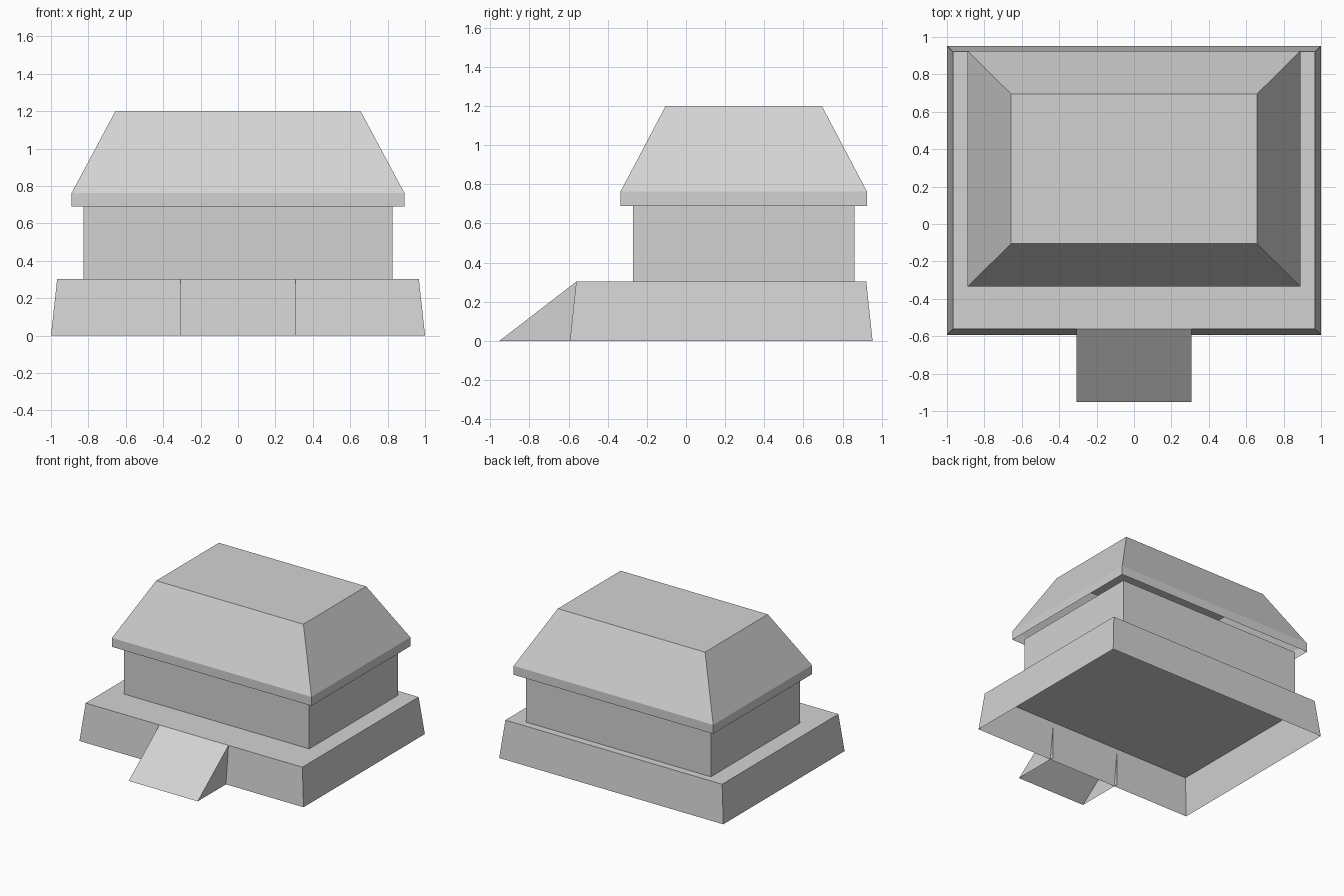
import bpy
import bmesh

cube = bpy.data.objects.get("Cube")
if cube:
    bpy.data.objects.remove(cube, do_unlink=True)

# One plain grey for the whole building
grey = bpy.data.materials.new("light_grey")
grey.use_nodes = True
colour = (0.65, 0.65, 0.65, 1)
grey.diffuse_color = colour
grey.node_tree.nodes["Principled BSDF"].inputs["Base Color"].default_value = colour


def finish(name, bm):
    mesh = bpy.data.meshes.new(name)
    bm.to_mesh(mesh)
    bm.free()
    mesh.materials.append(grey)
    obj = bpy.data.objects.new(name, mesh)
    bpy.context.collection.objects.link(obj)
    return obj


def stacked_shell(name, y, levels):
    """Rectangular shell, open below and capped above; levels are (half x, half y, z)."""
    bm = bmesh.new()
    below = None
    for hx, hy, z in levels:
        ring = [bm.verts.new((sx * hx, y + sy * hy, z))
                for sx, sy in ((-1, -1), (1, -1), (1, 1), (-1, 1))]
        if below:
            for i in range(4):
                j = (i + 1) % 4
                bm.faces.new((below[i], below[j], ring[j], ring[i]))
        below = ring
    bm.faces.new(below)
    return finish(name, bm)


def ramp_shell(name, half_width, front, back, height):
    """Sloping top and two triangular sides, open below and behind."""
    bm = bmesh.new()
    left, right = [
        [bm.verts.new((x, y, z)) for y, z in ((front, 0), (back, 0), (back, height))]
        for x in (half_width, -half_width)]
    bm.faces.new(left)
    bm.faces.new(right[::-1])
    bm.faces.new((right[0], left[0], left[2], right[2]))
    return finish(name, bm)


# Tapered plinth, walls, and hipped roof with an upright eave band
stacked_shell("plinth", 0.18, [(1, 0.773, 0), (0.967, 0.741, 0.302)])
stacked_shell("walls", 0.295, [(0.826, 0.567, 0.302), (0.826, 0.567, 0.69)])
stacked_shell("roof", 0.295, [(0.89, 0.63, 0.69), (0.89, 0.63, 0.762), (0.657, 0.4, 1.198)])

# Entrance ramp up to the plinth edge
ramp_shell("entrance_ramp", 0.308, -0.953, -0.561, 0.302)
